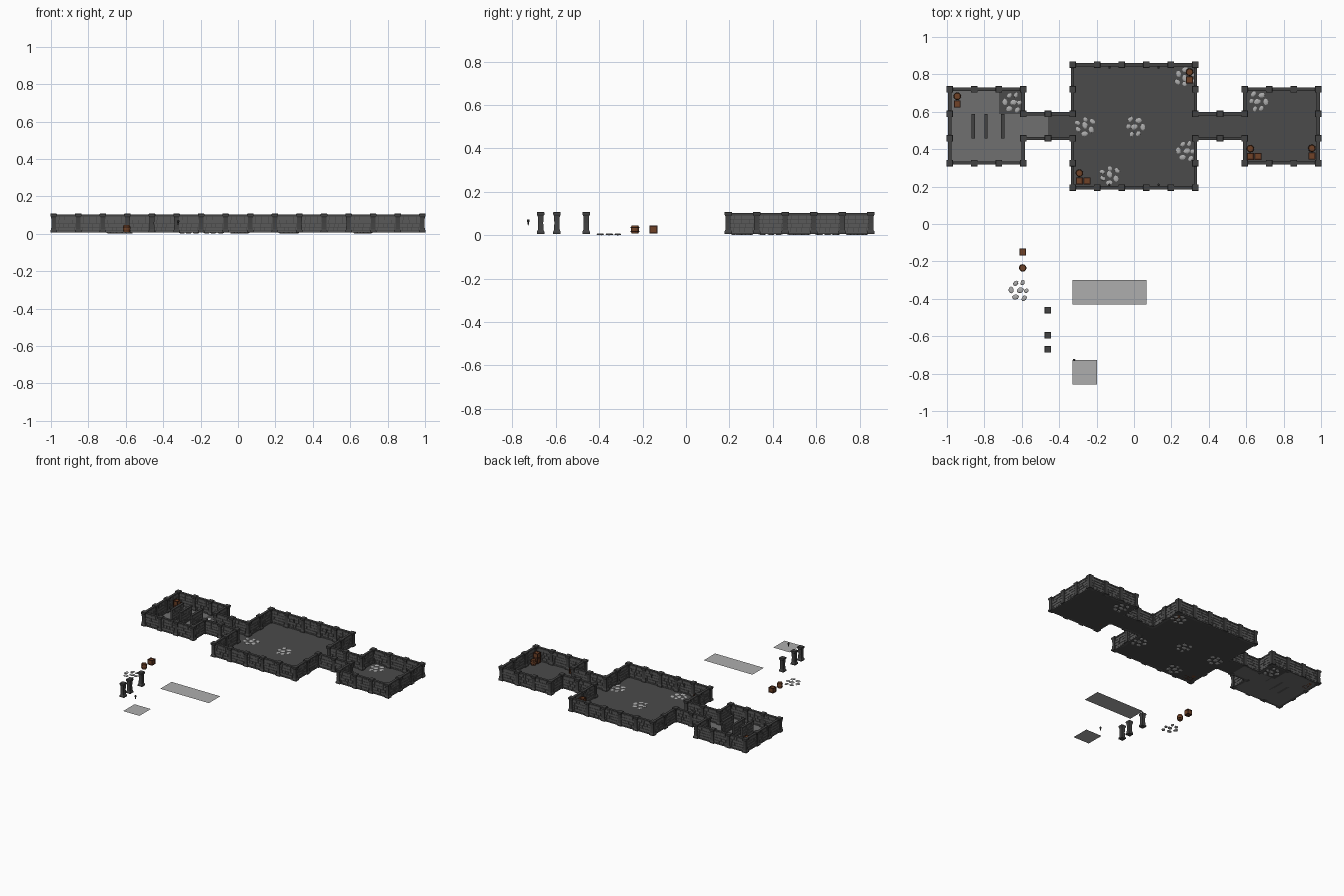
import bpy, bmesh, math, random
from mathutils import Matrix, Vector

if "Cube" in bpy.data.objects:
    bpy.data.objects.remove(bpy.data.objects["Cube"])

random.seed(4)
T = 0.1314          # tile size
CY = 0.523          # centre line of the room row
Z0 = 0.006          # floor level


def mat(name, r, g, b):
    m = bpy.data.materials.new(name)
    m.diffuse_color = (r, g, b, 1)
    m.use_nodes = True
    m.node_tree.nodes["Principled BSDF"].inputs["Base Color"].default_value = m.diffuse_color
    return m


STONE = mat("stone", 0.10, 0.10, 0.10)
DARK = mat("dark_stone", 0.055, 0.055, 0.055)
FLOOR = mat("floor_dark", 0.07, 0.07, 0.07)
LIGHT = mat("floor_light", 0.16, 0.16, 0.16)
SLAB = mat("slab_grey", 0.42, 0.42, 0.42)
WOOD = mat("wood", 0.16, 0.055, 0.02)
WOOD_D = mat("dark_wood", 0.06, 0.02, 0.01)


def box(bm, c, s, m=0):
    r = bmesh.ops.create_cube(bm, size=1, matrix=Matrix.Translation(c) @ Matrix.Diagonal((*s, 1)))
    for f in {f for v in r["verts"] for f in v.link_faces}:
        f.material_index = m


def rings(bm, prof, n, m=0, turn=0.0):
    """Stack of n-sided rings through (radius, z) points, capped at both ends."""
    loops = [[bm.verts.new((r * math.cos(turn + math.tau * i / n),
                            r * math.sin(turn + math.tau * i / n), z)) for i in range(n)]
             for r, z in prof]
    fs = [bm.faces.new((a[i], a[(i + 1) % n], b[(i + 1) % n], b[i]))
          for a, b in zip(loops, loops[1:]) for i in range(n)]
    fs += [bm.faces.new(loops[0][::-1]), bm.faces.new(loops[-1])]
    for f in fs:
        f.material_index = m


def finish(bm, name, *mats):
    me = bpy.data.meshes.new(name)
    bm.to_mesh(me)
    bm.free()
    for m in mats:
        me.materials.append(m)
    return me


def place(name, me, loc, rot=0.0, scale=1.0):
    o = bpy.data.objects.new(name, me)
    o.location, o.rotation_euler, o.scale = loc, (0, 0, rot), (scale,) * 3
    bpy.context.collection.objects.link(o)
    return o


# wall panel: core, base and cap courses, irregular raised stones on both faces
def wall_mesh():
    bm = bmesh.new()
    box(bm, (0, 0, 0.049), (T, 0.010, 0.092), 1)
    box(bm, (0, 0, 0.004), (T, 0.018, 0.008), 0)
    box(bm, (0, 0, 0.092), (T, 0.018, 0.010), 1)
    for side in (-1, 1):
        for row in range(4):
            h = 0.0195
            z, x = 0.009 + row * h + h / 2, -T / 2
            while x < T / 2 - 0.001:
                w = min(random.uniform(0.020, 0.040), T / 2 - x)
                if T / 2 - x - w < 0.012:
                    w = T / 2 - x
                d = random.uniform(0.002, 0.0035)
                box(bm, (x + w / 2, side * (0.005 + d / 2), z), (w - 0.002, d, h - 0.002), 0)
                x += w
    return finish(bm, "wall_panel", STONE, DARK)


# square pillar with stepped base and cap
def pillar_mesh():
    bm = bmesh.new()
    k = math.sqrt(0.5)
    prof = [(0.025, 0), (0.025, 0.010), (0.019, 0.018), (0.017, 0.05), (0.019, 0.082),
            (0.025, 0.090), (0.025, 0.099), (0.023, 0.101)]
    rings(bm, [(r * k, z) for r, z in prof], 4, 0, math.pi / 4)
    bmesh.ops.scale(bm, vec=(1.4, 1.4, 1), verts=bm.verts)
    return finish(bm, "pillar", DARK)


# crate: inner box with corner posts and edge rails
def crate_mesh():
    bm = bmesh.new()
    s, e = 0.037, 0.006
    box(bm, (0, 0, s / 2), (s - 0.004, s - 0.004, s - 0.004), 0)
    p = (s - e) / 2
    for a in (-p, p):
        for b in (-p, p):
            box(bm, (a, b, s / 2), (e, e, s), 1)
            box(bm, (0, a, s / 2 + b), (s, e, e), 1)
            box(bm, (a, 0, s / 2 + b), (e, s, e), 1)
    return finish(bm, "crate", WOOD, WOOD_D)


# barrel: bulged body, two hoops, recessed lid
def barrel_mesh():
    bm = bmesh.new()
    rings(bm, [(0.016, 0), (0.0185, 0.010), (0.0195, 0.019), (0.0185, 0.028), (0.016, 0.038),
               (0.014, 0.038), (0.014, 0.035)], 12)
    for z in (0.008, 0.026):
        rings(bm, [(0.0196, z), (0.0203, z + 0.002), (0.0196, z + 0.004)], 12, 1)
    return finish(bm, "barrel", WOOD, WOOD_D)


# rubble: flat faceted stones poking through the floor
def rubble_mesh():
    bm = bmesh.new()
    spots = [(-.012, .038, .017), (.024, .042, .015), (-.037, .002, .019), (.011, 0, .020),
             (.044, -.002, .015), (-.014, -.035, .019), (.032, -.042, .018)]
    for x, y, r in spots:
        m = (Matrix.Translation((x, y, 0.0045)) @ Matrix.Rotation(random.uniform(0, 3), 4, 'Z')
             @ Matrix.Diagonal((r, r * 0.72, 0.0045, 1)))
        vs = bmesh.ops.create_uvsphere(bm, u_segments=8, v_segments=5, radius=1, matrix=m)["verts"]
        for v in vs:
            v.co.x += random.uniform(-.0015, .0015)
            v.co.y += random.uniform(-.0015, .0015)
    return finish(bm, "rubble", SLAB)


# torch: tapered handle with a wider bowl
def torch_mesh():
    bm = bmesh.new()
    rings(bm, [(0.002, 0), (0.003, 0.012), (0.006, 0.016), (0.0065, 0.023), (0.004, 0.027)], 8)
    return finish(bm, "torch", DARK)


# floor area made of square tiles
def floor(name, x, y, nx, ny, m, skip=(), z=Z0):
    bm = bmesh.new()
    for i in range(nx):
        for j in range(ny):
            if (i, j) not in skip:
                pts = ((i, j), (i + 1, j), (i + 1, j + 1), (i, j + 1))
                bm.faces.new([bm.verts.new((a * T, b * T, 0)) for a, b in pts])
    bmesh.ops.remove_doubles(bm, verts=bm.verts, dist=1e-5)
    place(name, finish(bm, name, m), (x, y, z))


WALL, PILLAR, CRATE, BARREL, RUBBLE, TORCH = (f() for f in (
    wall_mesh, pillar_mesh, crate_mesh, barrel_mesh, rubble_mesh, torch_mesh))

# floors
floor("hall_floor", -2.5 * T, CY - 2.5 * T, 5, 5, FLOOR)
floor("east_room_floor", 4.5 * T, CY - 1.5 * T, 3, 3, FLOOR)
floor("west_room_floor", -7.5 * T, CY - 1.5 * T, 3, 3, LIGHT, skip={(2, 2)})
floor("west_room_dark_tile", -4.5 * T - T, CY + 0.5 * T, 1, 1, FLOOR)
floor("east_passage_floor", 2.5 * T, CY - 0.5 * T, 2, 1, FLOOR)
floor("west_passage_floor_light", -4.5 * T, CY - 0.5 * T, 1, 1, LIGHT)
floor("west_passage_floor_dark", -3.5 * T, CY - 0.5 * T, 1, 1, FLOOR)
floor("loose_long_floor", -2.5 * T, -0.43, 3, 1, SLAB)
floor("loose_single_floor", -2.5 * T, -0.858, 1, 1, SLAB)

# cells of the plan; walls go wherever a cell has no neighbour
cells = {(i, j) for i in range(-2, 3) for j in range(-2, 3)}
cells |= {(s * i, j) for s in (-1, 1) for i in (5, 6, 7) for j in (-1, 0, 1)}
cells |= {(s * i, 0) for s in (-1, 1) for i in (3, 4)}
posts = set()
for i, j in sorted(cells):
    for dx, dy in ((1, 0), (-1, 0), (0, 1), (0, -1)):
        if (i + dx, j + dy) in cells and not (
                j != 0 and dx and {abs(i), abs(i + dx)} == {4, 5}):
            continue
        x, y = i + dx / 2, j + dy / 2
        place("wall", WALL, (x * T, CY + y * T, Z0), math.pi / 2 if dx else 0)
        for k in (-0.5, 0.5):
            posts.add((x + (k if dy else 0), y + (k if dx else 0)))
for x, y in sorted(posts):
    place("pillar", PILLAR, (x * T, CY + y * T, Z0))

# dividers in the west room and free-standing pillars
for x in (-0.860, -0.791, -0.701):
    place("divider_wall", WALL, (x, CY, Z0), math.pi / 2)
for y in (-0.46, -0.595, -0.67):
    place("loose_pillar", PILLAR, (-0.46, y, Z0))

# crate and barrel groups
for x, y, paired in ((-0.945, 0.683, 0), (0.297, 0.812, 0), (0.951, 0.405, 0),
                     (-0.292, 0.272, 1), (0.622, 0.403, 1)):
    place("barrel", BARREL, (x, y, Z0))
    place("crate", CRATE, (x, y - 0.041, Z0))
    off = (0.041, 0) if paired else (0, 0.037)
    place("crate", CRATE, (x + off[0], y - 0.041, Z0 + off[1]))
place("loose_crate", CRATE, (-0.595, -0.15, Z0 + 0.002))
place("loose_barrel", BARREL, (-0.595, -0.235, Z0 + 0.002))

# rubble heaps
for k, (x, y) in enumerate(((-0.655, 0.65), (-0.262, 0.517), (0.012, 0.52), (0.272, 0.79),
                            (0.272, 0.39), (-0.13, 0.255), (0.67, 0.655))):
    place("rubble", RUBBLE, (x, y, 0.001), k * math.pi / 2, 0.95)
place("loose_rubble", RUBBLE, (-0.62, -0.355, 0))

# torches: one loose, the rest on the hall walls
place("loose_torch", TORCH, (-0.32, -0.727, 0.046))
for x in (-T, T):
    for s in (-1, 1):
        place("wall_torch", TORCH, (x, CY + s * (2.5 * T - 0.015), 0.055))
